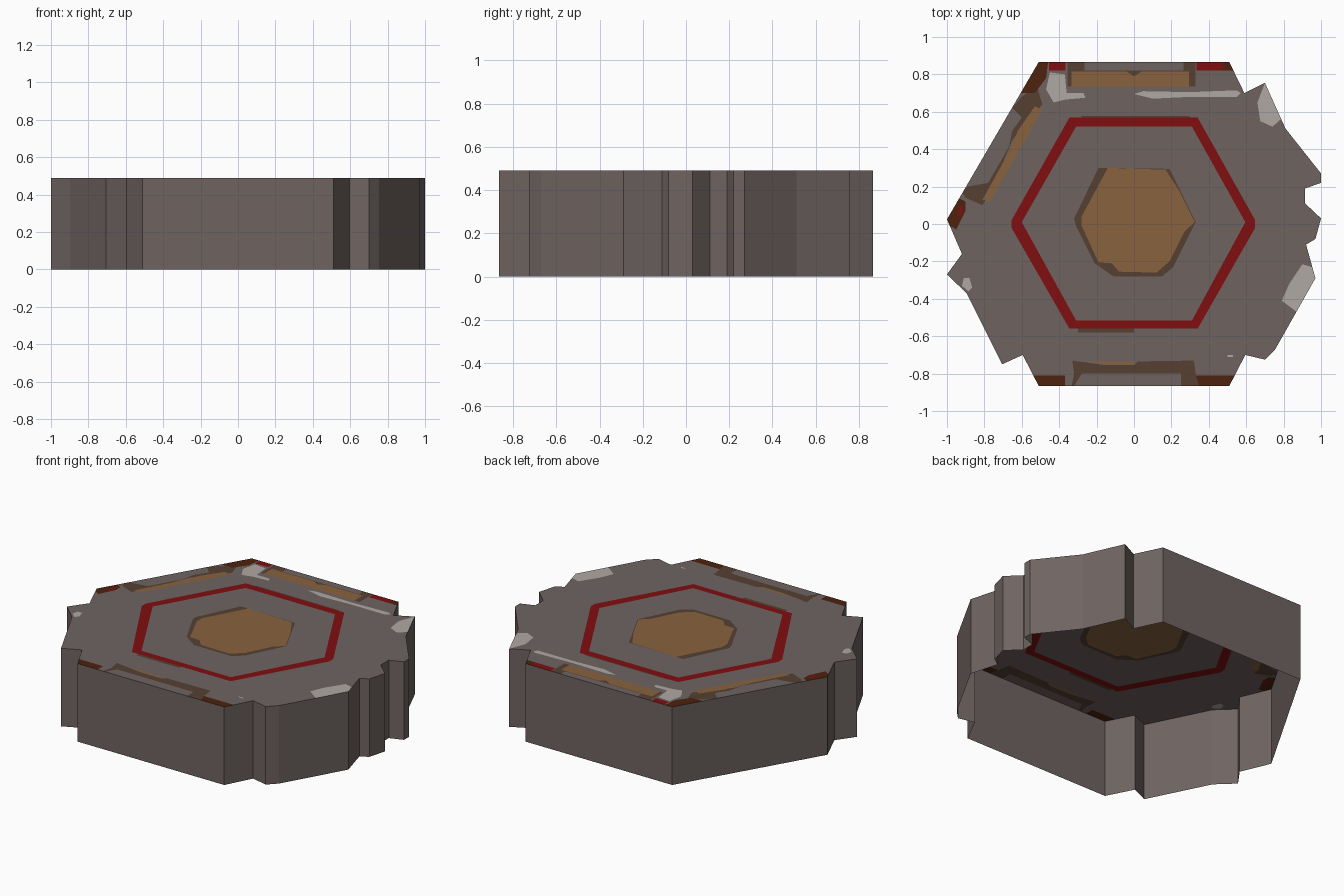
import bpy, bmesh
from mathutils import Vector
from mathutils.geometry import delaunay_2d_cdt

if "Cube" in bpy.data.objects:
    bpy.data.objects.remove(bpy.data.objects["Cube"])

HEIGHT = 0.49


def srgb(r, g, b):
    return [((c / 255 + 0.055) / 1.055) ** 2.4 for c in (r, g, b)] + [1.0]


COLOURS = {
    "stone_grey": srgb(111, 100, 97),
    "dark_brown": srgb(86, 64, 50),
    "tan": srgb(136, 98, 63),
    "red": srgb(128, 14, 16),
    "rust_brown": srgb(77, 34, 14),
    "pale_grey": srgb(175, 169, 164),
}
NAMES = list(COLOURS)

# Chipped hexagon outline
outline = [(-.51, .865), (-1, .025), (-.92, -.16), (-1, -.27), (-.895, -.37), (-.705, -.75),
           (-.595, -.70), (-.51, -.865), (.51, -.865), (.595, -.70), (.70, -.725), (.755, -.67),
           (.97, -.29), (.92, -.11), (.97, -.08), (1, .03), (.915, .11), (.915, .19),
           (1, .22), (1, .27), (.81, .51), (.70, .755), (.59, .70), (.51, .865)]

patches = [("stone_grey", outline)]


def paint(colour, *pts):
    # the cutter needs counter-clockwise shapes
    area = sum(a[0] * b[1] - b[0] * a[1] for a, b in zip(pts, pts[1:] + pts[:1]))
    patches.append((colour, pts if area > 0 else pts[::-1]))


def box(colour, x0, x1, y0, y1):
    paint(colour, (x0, y0), (x1, y0), (x1, y1), (x0, y1))


# Red hexagon ring with a little dirt round it
box("dark_brown", -.30, 0, -.58, -.54)
box("dark_brown", -.28, .30, .54, .578)
paint("red", (-.345, .57), (-.655, .02), (-.655, -.02), (-.345, -.56), (.34, -.56),
      (.648, -.02), (.648, .02), (.34, .57))
paint("stone_grey", (-.31, .52), (-.60, .01), (-.31, -.515), (.31, -.515), (.595, .01), (.31, .52))

# Centre hexagon
paint("dark_brown", (-.19, .30), (-.32, .03), (-.31, -.01), (-.21, -.21), (-.11, -.28),
      (.15, -.28), (.21, -.23), (.33, .01), (.19, .295))
paint("tan", (-.14, .30), (-.28, .04), (-.28, -.01), (-.19, -.205), (-.12, -.21), (-.08, -.255),
      (.12, -.26), (.19, -.20), (.27, -.04), (.325, .01), (.24, .18), (.17, .29))

# Back edge band
box("dark_brown", -.355, .33, .735, .90)
box("stone_grey", -.265, .265, .82, .90)
box("tan", -.335, .295, .735, .815)
paint("dark_brown", (-.04, .815), (0, .79), (.04, .815))
box("red", -.455, -.365, .82, .90)
box("red", .335, .475, .82, .90)
box("rust_brown", .475, .60, .82, .90)

# Left edge band
paint("dark_brown", (-.92, .17), (-.90, .14), (-.81, .10), (-.72, .28), (-.65, .45), (-.49, .64),
      (-.52, .74), (-.60, .68), (-.65, .62), (-.60, .57), (-.65, .50), (-.67, .41), (-.78, .22),
      (-.89, .20))
paint("tan", (-.81, .13), (-.77, .12), (-.49, .61), (-.53, .63), (-.62, .50), (-.66, .40))
paint("rust_brown", (-.51, .90), (-.64, .70), (-.53, .70), (-.47, .78), (-.455, .90))
paint("rust_brown", (-1.03, .02), (-.95, -.03), (-.90, .07), (-.90, .12), (-.96, .15))
paint("red", (-.95, .04), (-.92, .05), (-.91, .10), (-.93, .09))

# Front edge band
paint("dark_brown", (-.33, -.73), (-.15, -.755), (0, -.755), (.02, -.735), (.32, -.73),
      (.33, -.80), (.36, -.90), (.25, -.90), (.25, -.80), (-.28, -.80), (-.34, -.90), (-.32, -.80))
paint("tan", (-.25, -.735), (-.15, -.752), (0, -.75), (0, -.735))
box("rust_brown", -.60, -.37, -.90, -.81)
paint("rust_brown", (.33, -.81), (.36, -.90), (.60, -.90), (.55, -.81))

# Pale worn spots
paint("pale_grey", (-.45, .81), (-.47, .72), (-.43, .65), (-.37, .665), (-.26, .675), (-.27, .70),
      (-.36, .70), (-.37, .80))
paint("pale_grey", (0, .695), (.10, .67), (.30, .68), (.55, .68), (.57, .70), (.55, .715),
      (.30, .705), (.05, .71))
paint("pale_grey", (.71, .78), (.66, .65), (.675, .55), (.74, .52), (.785, .56), (.79, .60))
paint("pale_grey", (.98, -.27), (.95, -.23), (.90, -.215), (.83, -.32), (.79, -.41), (.87, -.47),
      (.92, -.42))
paint("pale_grey", (-.91, -.29), (-.88, -.29), (-.865, -.34), (-.885, -.36), (-.92, -.33))
box("pale_grey", .50, .53, -.71, -.70)

# Cut all painted shapes into one flat top; later patches win
verts, loops = [], []
for _, pts in patches:
    loops.append(list(range(len(verts), len(verts) + len(pts))))
    verts += [Vector(p) for p in pts]
cut_verts, _, cut_faces, _, _, sources = delaunay_2d_cdt(verts, [], loops, 0, 1e-5)

bm = bmesh.new()
top = [bm.verts.new((v.x, v.y, HEIGHT)) for v in cut_verts]
for face, src in zip(cut_faces, sources):
    if 0 in src:
        f = bm.faces.new([top[i] for i in face])
        f.material_index = NAMES.index(patches[max(src)][0])
bmesh.ops.delete(bm, geom=[v for v in bm.verts if not v.link_faces], context='VERTS')

# Walls dropped from the rim, open underneath
rim = [e for e in bm.edges if e.is_boundary]
walls = bmesh.ops.extrude_edge_only(bm, edges=rim)["geom"]
for g in walls:
    if isinstance(g, bmesh.types.BMVert):
        g.co.z = 0
    elif isinstance(g, bmesh.types.BMFace):
        g.material_index = 0
bmesh.ops.recalc_face_normals(bm, faces=bm.faces)

mesh = bpy.data.meshes.new("hexagon_tile")
bm.to_mesh(mesh)
bm.free()
for name, colour in COLOURS.items():
    mat = bpy.data.materials.new(name)
    mat.diffuse_color = colour
    mat.use_nodes = True
    mat.node_tree.nodes["Principled BSDF"].inputs["Base Color"].default_value = mat.diffuse_color
    mesh.materials.append(mat)
tile = bpy.data.objects.new("hexagon_tile", mesh)
bpy.context.collection.objects.link(tile)
